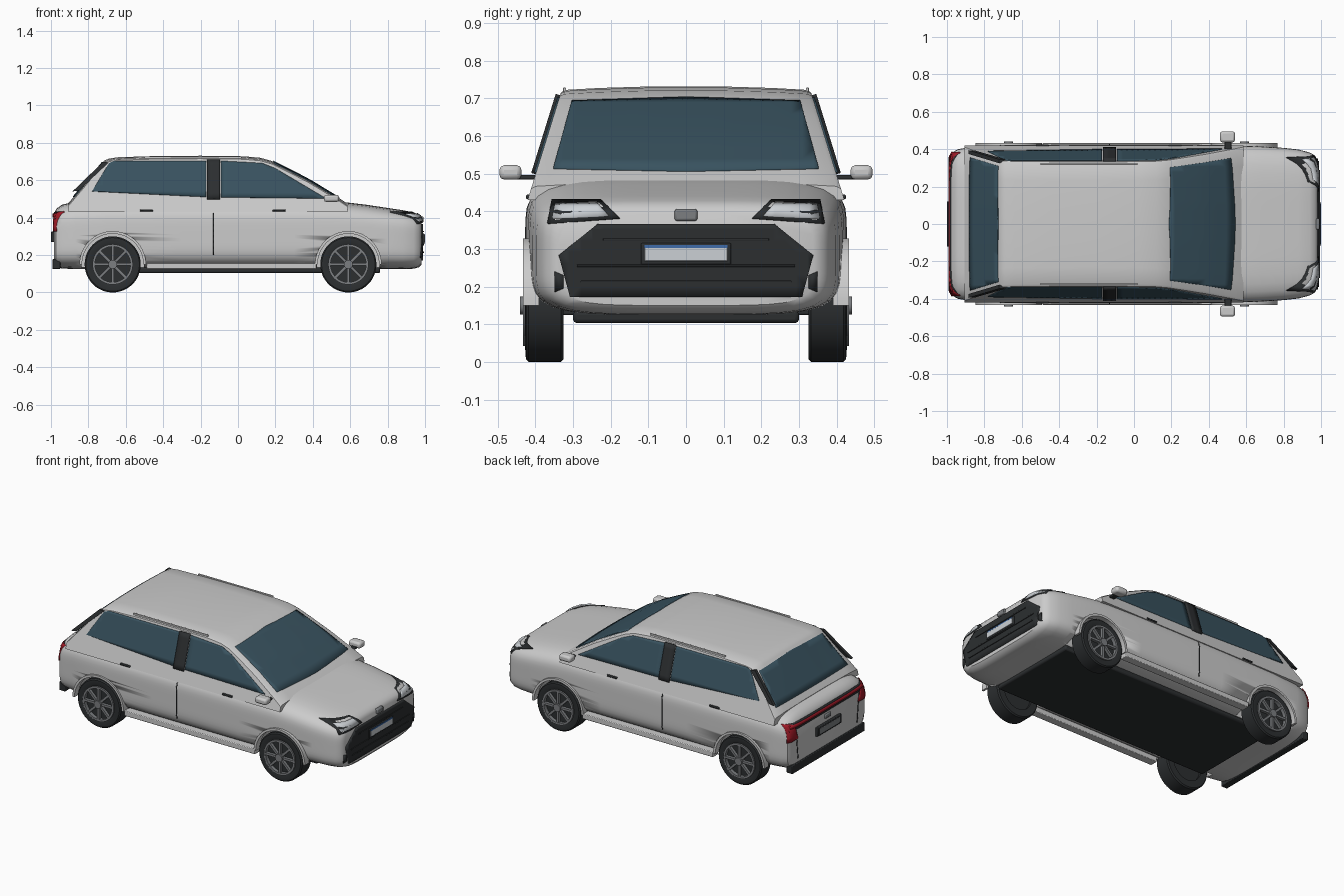
import bpy, bmesh, math
from mathutils import Vector, Matrix
from mathutils.bvhtree import BVHTree

if "Cube" in bpy.data.objects:
    bpy.data.objects.remove(bpy.data.objects["Cube"])

COL = {"dark": (0.025, 0.028, 0.03), "glass": (0.04, 0.085, 0.115), "red": (0.35, 0.01, 0.02),
       "rim": (0.2, 0.21, 0.22), "lamp": (0.6, 0.63, 0.66), "blue": (0.05, 0.15, 0.4)}
MATS = {}
for key, c in COL.items():
    MATS[key] = bpy.data.materials.new(key)
    MATS[key].diffuse_color = (*c, 1)


def finish(bm, name, col=None, mirror=False, bevel=0, angle=35):
    bmesh.ops.recalc_face_normals(bm, faces=bm.faces)
    me = bpy.data.meshes.new(name)
    bm.to_mesh(me)
    bm.free()
    ob = bpy.data.objects.new(name, me)
    bpy.context.collection.objects.link(ob)
    if col:
        me.materials.append(MATS[col])
    bpy.ops.object.select_all(action='DESELECT')
    ob.select_set(True)
    bpy.context.view_layer.objects.active = ob
    bpy.ops.object.shade_smooth_by_angle(angle=math.radians(angle))
    if bevel:
        m = ob.modifiers.new("bevel", 'BEVEL')
        m.width, m.segments = bevel, 2
    if mirror:
        ob.modifiers.new("mirror", 'MIRROR').use_axis = (False, True, False)
    return ob


def box(name, lo, hi, col=None, mirror=False, bevel=0.004):
    lo, hi = Vector(lo), Vector(hi)
    bm = bmesh.new()
    bmesh.ops.create_cube(bm, size=1, matrix=Matrix.Translation((lo + hi) / 2) @ Matrix.Diagonal((*(hi - lo), 1)))
    return finish(bm, name, col, mirror, bevel)


def loft(name, rings):
    bm = bmesh.new()
    vs = [[bm.verts.new(p) for p in r] for r in rings]
    n = len(rings[0])
    for a, b in zip(vs, vs[1:]):
        for i in range(n):
            bm.faces.new((a[i], a[(i + 1) % n], b[(i + 1) % n], b[i]))
    bm.faces.new(vs[0])
    bm.faces.new(vs[-1])
    tree = BVHTree.FromBMesh(bm)
    return finish(bm, name), tree


def patch(name, pts, axis, sign, tree, col, mirror=False, lift=0.005):
    """Outline drawn flat, then projected on a shell and thickened."""
    bm = bmesh.new()
    other = [i for i in range(3) if i != axis]
    corners = []
    for p in pts:
        co = [0, 0, 0]
        co[other[0]], co[other[1]] = p
        corners.append(bm.verts.new(co))
    bm.faces.new(corners)
    for k, i in enumerate(other):
        t = min(p[k] for p in pts) + 0.03
        while t < max(p[k] for p in pts) - 0.004:
            co, no = Vector(), Vector()
            co[i], no[i] = t, 1
            bmesh.ops.bisect_plane(bm, geom=bm.verts[:] + bm.edges[:] + bm.faces[:], plane_co=co, plane_no=no)
            t += 0.03
    d = Vector()
    d[axis] = sign
    for v in bm.verts:
        hit = tree.ray_cast(v.co + d * 2, -d)[0]
        v.co = hit if hit else tree.find_nearest(v.co + d * 0.9)[0]
    ob = finish(bm, name, col)
    m = ob.modifiers.new("thick", 'SOLIDIFY')
    m.thickness, m.offset = lift * 2, 0
    if mirror:
        ob.modifiers.new("mirror", 'MIRROR').use_axis = (False, True, False)
    return ob


def lathe(bm, prof, seg=48, angle=2 * math.pi):
    """Closed (radius, y) profile spun about the y axis."""
    vs = [bm.verts.new((r, y, 0)) for r, y in prof]
    f = bm.faces.new(vs)
    bmesh.ops.spin(bm, geom=[f] + f.edges[:] + vs, cent=(0, 0, 0), axis=(0, -1, 0), angle=angle, steps=seg)
    if angle > 6:
        bmesh.ops.remove_doubles(bm, verts=bm.verts, dist=1e-5)
        bmesh.ops.delete(bm, geom=[f for f in bm.faces if len(f.verts) == len(prof) and len(prof) > 4], context='FACES_ONLY')


# Lower body: squarish rings along the length
def body_ring(x, w, zb, zt, n=5):
    out = []
    for i in range(64):
        a = 2 * math.pi * i / 64
        c, s = math.cos(a), math.sin(a)
        k = (abs(c) ** n + abs(s) ** n) ** (-1 / n)
        out.append((x, w * c * k, (zb + zt) / 2 + (zt - zb) / 2 * s * k))
    return out


STATIONS = [(-0.983, .36, .15, .42), (-0.972, .383, .135, .447), (-0.94, .4, .128, .47), (-0.87, .412, .125, .485),
            (-0.7, .422, .125, .492), (-0.3, .425, .125, .494), (0.3, .425, .125, .493), (0.54, .42, .125, .486),
            (0.68, .415, .125, .47), (0.8, .407, .125, .452), (0.88, .398, .125, .44), (0.94, .382, .127, .428),
            (0.968, .366, .135, .415), (0.982, .34, .15, .395)]
body, body_tree = loft("body", [body_ring(*s) for s in STATIONS])


# Cabin: roof line with sides leaning in
def cab_w(z):
    return 0.405 - 0.31 * (z - 0.48)


def cab_ring(x, zt):
    e = zt - 0.016
    half = [(cab_w(.43), .43), (cab_w(e), e), (cab_w(e) - .012, e + .007), (cab_w(e) - .1, zt - .004), (.1, zt)]
    return [(x, y, z) for y, z in half] + [(x, -y, z) for y, z in reversed(half)]


ROOF = [(-0.905, .48), (-0.715, .705), (-0.69, .716), (-0.64, .723), (-0.45, .729), (-0.2, .731), (0.03, .728),
        (0.12, .72), (0.18, .703), (0.26, .664), (0.38, .602), (0.54, .505), (0.585, .475)]
cabin, cabin_tree = loft("cabin", [cab_ring(*s) for s in ROOF])

# Wheel wells cut from the body
AXLES = (-0.67, 0.59)
for x in AXLES:
    for s in (1, -1):
        bm = bmesh.new()
        bmesh.ops.create_cone(bm, cap_ends=True, segments=48, radius1=.168, radius2=.168, depth=.3, matrix=Matrix.Translation(
            (x, s * .45, .15)) @ Matrix.Rotation(math.pi / 2, 4, 'X'))
        cutter = finish(bm, "wheel_well_cutter")
        cutter.hide_render = True
        m = body.modifiers.new("well", 'BOOLEAN')
        m.operation, m.object, m.solver = 'DIFFERENCE', cutter, 'EXACT'
        bpy.context.view_layer.objects.active = body
        bpy.ops.object.modifier_apply(modifier="well")
        bpy.data.objects.remove(cutter)

# Wheels: tyre, backing disc, rim with eight spokes
bm = bmesh.new()
lathe(bm, [(.1, -.05), (.143, -.05), (.15, -.043), (.15, .043), (.143, .05), (.115, .052), (.1, .045)])
tyre = finish(bm, "tyre", "dark")
bm = bmesh.new()
bmesh.ops.create_cone(bm, cap_ends=True, segments=48, radius1=.104, radius2=.104, depth=.07,
                      matrix=Matrix.Rotation(math.pi / 2, 4, 'X'))
disc = finish(bm, "wheel_disc", "dark")
bm = bmesh.new()
lathe(bm, [(.095, .035), (.108, .035), (.108, .058), (.095, .058)])
for i in range(8):
    bmesh.ops.create_cube(bm, size=1, matrix=Matrix.Rotation(i * math.pi / 4, 4, 'Y') @ Matrix.Translation((.056, .048, 0))
                          @ Matrix.Diagonal((.088, .018, .014, 1)))
bmesh.ops.create_cone(bm, cap_ends=True, segments=24, radius1=.024, radius2=.024, depth=.04,
                      matrix=Matrix.Translation((0, .046, 0)) @ Matrix.Rotation(math.pi / 2, 4, 'X'))
rim = finish(bm, "rim", "rim")
for part in (tyre, disc, rim):
    for i, (x, s) in enumerate([(x, s) for x in AXLES for s in (1, -1)]):
        ob = part if i == 0 else part.copy()
        if i:
            bpy.context.collection.objects.link(ob)
        ob.location = (x, s * .375, .15)
        ob.rotation_euler.z = 0 if s > 0 else math.pi

# Wheel arch trims
for x in AXLES:
    bm = bmesh.new()
    lathe(bm, [(.164, .39), (.178, .39), (.178, .433), (.164, .433)], 32, math.pi)
    bmesh.ops.translate(bm, verts=bm.verts, vec=(x, 0, .15))
    finish(bm, "wheel_arch", None, True)

# Underbody and sills
box("underbody", (-.76, -.3, .103), (.76, .3, .135), "dark", bevel=.01)
box("side_sill", (-.49, .38, .125), (.42, .432, .158), None, True)
box("rear_bumper", (-.992, -.36, .125), (-.95, .36, .178), "dark")

# Glass
patch("windshield", [(-.352, .512), (0, .505), (.352, .512), (.303, .69), (0, .7), (-.303, .69)], 0, 1, cabin_tree, "glass")
patch("rear_window", [(-.355, .51), (.355, .51), (.31, .685), (0, .695), (-.31, .685)], 0, -1, cabin_tree, "glass")
patch("rear_side_window", [(-.78, .54), (-.17, .51), (-.17, .702), (-.66, .702), (-.69, .69)], 1, 1, cabin_tree, "glass", True)
patch("front_side_window", [(-.09, .508), (.47, .502), (.2, .662), (.13, .69), (-.09, .702)], 1, 1, cabin_tree, "glass", True)
patch("door_pillar", [(-.165, .498), (-.095, .498), (-.095, .708), (-.165, .708)], 1, 1, cabin_tree, "dark", True, .012)

# Rear pillar fins, following the lean of the cabin
bm = bmesh.new()
fin = [(-.885, .54), (-.85, .545), (-.69, .695), (-.722, .698)]
f = bm.faces.new([bm.verts.new((x, cab_w(z) - .012, z)) for x, z in fin])
ext = bmesh.ops.extrude_face_region(bm, geom=[f])["geom"]
bmesh.ops.translate(bm, verts=[v for v in ext if isinstance(v, bmesh.types.BMVert)], vec=(0, .02, 0))
finish(bm, "rear_fin", "dark", True)

# Roof rails and cowl
box("roof_rail", (-.5, .318, .715), (.02, .326, .728), None, True, .002)
box("cowl", (.52, -.335, .47), (.548, .335, .494), "dark")

# Doors: seam, crease, handles, mirrors
patch("door_seam", [(-.133, .2), (-.127, .2), (-.127, .455), (-.133, .455)], 1, 1, body_tree, "dark", True, .002)
patch("side_crease", [(-.63, .466), (.45, .438), (.45, .442), (-.63, .471)], 1, 1, body_tree, "dark", True, .002)
for x in (-.49, .22):
    box("door_handle", (x - .035, .395, .432), (x + .035, .425, .444), "dark", True)
box("mirror", (.46, .437, .484), (.54, .495, .522), None, True, .012)
box("mirror_stalk", (.485, .37, .484), (.52, .45, .496), "dark", True)

# Front: grille, lamps, side vents, plate, blank badge
patch("grille", [(-.235, .366), (.235, .366), (.338, .283), (.308, .172), (-.308, .172), (-.338, .283)],
      0, 1, body_tree, "dark", lift=.008)
for z, w in ((.215, .28), (.255, .29), (.325, .22)):
    box("grille_slat", (.975, -w, z - .003), (.994, w, z + .003), "dark", bevel=.001)
patch("headlight_surround", [(.175, .38), (.365, .366), (.355, .428), (.225, .428)], 0, 1, body_tree, "dark", True)
patch("headlight", [(.205, .385), (.352, .378), (.345, .415), (.235, .417)], 0, 1, body_tree, "lamp", True, .008)
patch("bumper_vent", [(.325, .195), (.348, .185), (.348, .24), (.325, .23)], 0, 1, body_tree, "dark", True)
box("front_plate_frame", (.97, -.12, .258), (.997, .12, .315), "dark")
box("front_plate", (.98, -.11, .268), (1, .11, .308), "lamp", bevel=.001)
box("front_plate_strip", (.98, -.11, .302), (1.0005, .11, .31), "blue", bevel=0)
box("front_badge", (.95, -.03, .374), (.992, .03, .406), "rim", bevel=.006)

# Rear: light bar, corner lamps, plate, blank badge
patch("rear_trim", [(-.37, .388), (.37, .388), (.37, .43), (-.37, .43)], 0, -1, body_tree, "dark", lift=.004)
patch("rear_light_bar", [(-.36, .402), (.36, .402), (.36, .42), (-.36, .42)], 0, -1, body_tree, "red", lift=.009)
patch("tail_light", [(.3, .33), (.385, .325), (.38, .43), (.33, .42)], 0, -1, body_tree, "red", True, .007)
patch("hatch_seam", [(.29, .2), (.296, .2), (.316, .39), (.31, .39)], 0, -1, body_tree, "dark", True, .002)
box("rear_plate_frame", (-1, -.12, .27), (-.97, .12, .325), "dark")
box("rear_plate", (-1.0005, -.1, .28), (-.98, .1, .315), "rim", bevel=.001)
box("rear_badge", (-.99, -.03, .345), (-.97, .03, .372), "rim", bevel=.006)

for m in bpy.data.materials:
    if m.users and not m.is_grease_pencil:
        m.use_nodes = True
        m.node_tree.nodes["Principled BSDF"].inputs["Base Color"].default_value = m.diffuse_color
